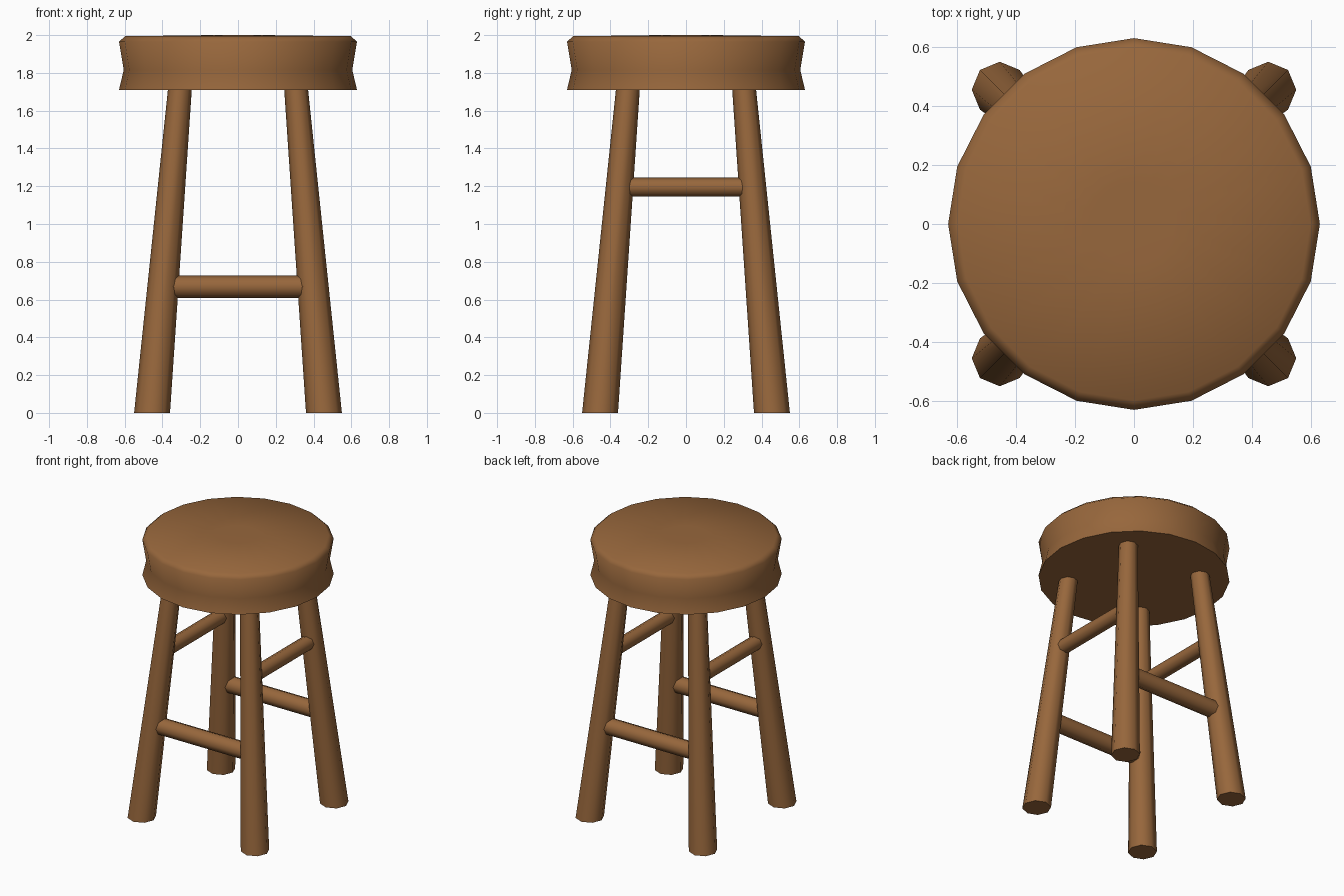
import bpy, bmesh, math
from mathutils import Vector

if "Cube" in bpy.data.objects:
    bpy.data.objects.remove(bpy.data.objects["Cube"])

wood = bpy.data.materials.new("brown_wood")
wood.diffuse_color = (0.31, 0.135, 0.045, 1)
wood.use_nodes = True
wood.node_tree.nodes["Principled BSDF"].inputs["Base Color"].default_value = wood.diffuse_color


def loft(name, rings, angle):
    """Solid through vertex rings, capped at both ends."""
    bm = bmesh.new()
    loops = [[bm.verts.new(p) for p in ring] for ring in rings]
    n = len(loops[0])
    for a, b in zip(loops, loops[1:]):
        for i in range(n):
            j = (i + 1) % n
            bm.faces.new((a[i], a[j], b[j], b[i]))
    bm.faces.new(loops[0][::-1])
    bm.faces.new(loops[-1])
    bmesh.ops.recalc_face_normals(bm, faces=bm.faces)
    me = bpy.data.meshes.new(name)
    bm.to_mesh(me)
    bm.free()
    me.materials.append(wood)
    ob = bpy.data.objects.new(name, me)
    bpy.context.collection.objects.link(ob)
    bpy.ops.object.select_all(action='DESELECT')
    ob.select_set(True)
    bpy.context.view_layer.objects.active = ob
    bpy.ops.object.shade_smooth_by_angle(angle=math.radians(angle))
    return ob


def ring(center, r, n, u=(1, 0, 0), v=(0, 1, 0)):
    c, u, v = Vector(center), Vector(u), Vector(v)
    return [c + r * (math.cos(t) * u + math.sin(t) * v)
            for t in (2 * math.pi * i / n for i in range(n))]


# Seat: waisted 20-sided disc with a slightly domed top
profile = [(0.63, 1.71), (0.605, 1.815), (0.63, 1.965), (0.598, 1.994), (0.14, 2.0)]
loft("seat", [ring((0, 0, z), r, 20) for r, z in profile], 60)


# Splayed, tapering legs
def leg_offset(z):
    return 0.455 - 0.147 * z / 1.71


for ny, sy in (("front", -1), ("back", 1)):
    for nx, sx in (("left", -1), ("right", 1)):
        rings = [ring((sx * leg_offset(z), sy * leg_offset(z), z), r, 8)
                 for z, r in ((0, 0.095), (1.72, 0.063))]
        loft(f"{ny}_{nx}_leg", rings, 50)

# Low front and back rails, high side rails
low, high = 0.668, 1.195
d = leg_offset(low)
for name, s in (("front_rail", -1), ("back_rail", 1)):
    loft(name, [ring((x, s * d, low), 0.06, 8, (0, 1, 0), (0, 0, 1)) for x in (-d, d)], 50)
d = leg_offset(high)
for name, s in (("left_rail", -1), ("right_rail", 1)):
    loft(name, [ring((s * d, y, high), 0.05, 8, (1, 0, 0), (0, 0, 1)) for y in (-d, d)], 50)
